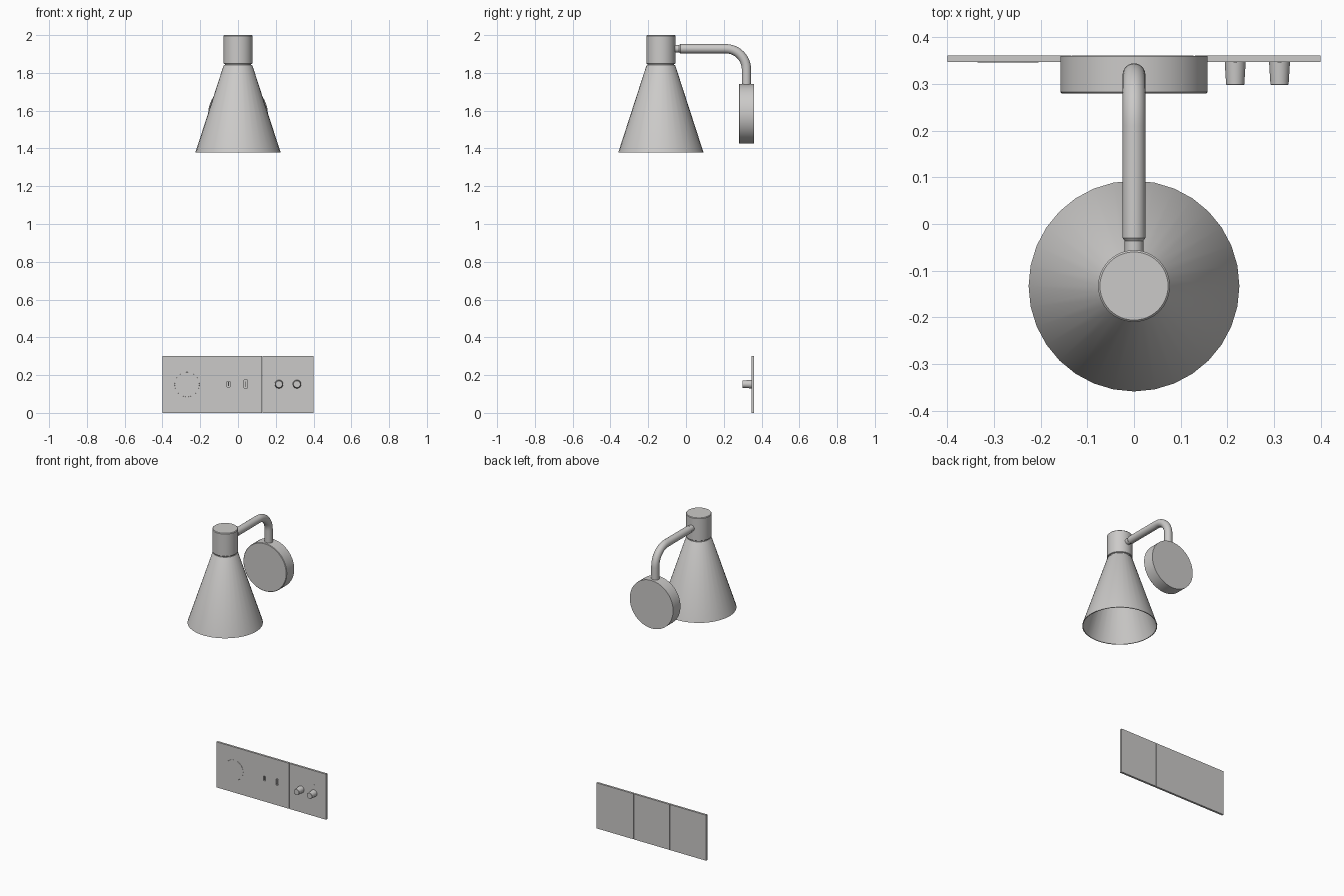
import bpy
import bmesh
import math
from mathutils import Matrix, Vector

old = bpy.data.objects.get("Cube")
if old:
    bpy.data.objects.remove(old, do_unlink=True)

grey = bpy.data.materials.new("warm grey")
grey.use_nodes = True
grey.diffuse_color = (0.6, 0.59, 0.58, 1)
grey.node_tree.nodes["Principled BSDF"].inputs["Base Color"].default_value = grey.diffuse_color


def add_object(name, bm, smooth=True):
    mesh = bpy.data.meshes.new(name)
    bmesh.ops.recalc_face_normals(bm, faces=bm.faces)
    bm.to_mesh(mesh)
    bm.free()
    mesh.materials.append(grey)
    obj = bpy.data.objects.new(name, mesh)
    bpy.context.collection.objects.link(obj)
    if smooth:
        bpy.ops.object.select_all(action="DESELECT")
        obj.select_set(True)
        bpy.context.view_layer.objects.active = obj
        bpy.ops.object.shade_smooth_by_angle(angle=math.radians(35))
    return obj


def lathe(name, profile, origin, axis="Z", sides=48):
    """Spin (radius, height) points; axis Y makes the height run along +y."""
    bm = bmesh.new()
    verts = [bm.verts.new((r, 0, h)) for r, h in profile]
    edges = [bm.edges.new(pair) for pair in zip(verts, verts[1:])]
    bmesh.ops.spin(bm, geom=verts + edges, cent=(0, 0, 0), axis=(0, 0, 1),
                   angle=math.tau, steps=sides, use_merge=True)
    bmesh.ops.remove_doubles(bm, verts=bm.verts, dist=1e-5)
    turn = Matrix.Rotation(-math.pi / 2, 4, "X") if axis == "Y" else Matrix()
    bm.transform(Matrix.Translation(origin) @ turn)
    return add_object(name, bm)


def box(name, low, high):
    low, high = Vector(low), Vector(high)
    bm = bmesh.new()
    bmesh.ops.create_cube(bm, size=1)
    bm.transform(Matrix.Translation((low + high) / 2) @ Matrix.Diagonal((*(high - low), 1)))
    return add_object(name, bm, smooth=False)


def cut(target, cutter):
    mod = target.modifiers.new("cut", "BOOLEAN")
    mod.operation = "DIFFERENCE"
    mod.solver = "EXACT"
    mod.object = cutter
    cutter.hide_render = True
    cutter.hide_viewport = True
    cutter.display_type = "WIRE"


# Lamp head: socket cap, recessed neck and open conical shade
LAMP_Y = -0.133
lathe("socket_cap", [(0, 1.848), (0.075, 1.848), (0.077, 1.85), (0.077, 1.996),
                     (0.073, 2.0), (0, 2.0)], (0, LAMP_Y, 0))
lathe("neck", [(0, 1.82), (0.07, 1.82), (0.07, 1.85), (0, 1.85)], (0, LAMP_Y, 0))
lathe("shade", [(0.221, 1.378), (0.226, 1.378), (0.077, 1.837), (0.073, 1.841),
                (0, 1.841), (0, 1.835), (0.072, 1.835), (0.221, 1.378)],
      (0, LAMP_Y, 0), sides=32)

# Arm: straight tube bending down into the wall mount
ARM_Z, ARM_END, BEND, RADIUS = 1.928, 0.32, 0.11, 0.0245
path = [Vector((0, -0.03, ARM_Z))]
for i in range(13):
    a = i / 12 * math.pi / 2
    path.append(Vector((0, ARM_END - BEND + BEND * math.sin(a),
                        ARM_Z - BEND + BEND * math.cos(a))))
path.append(Vector((0, ARM_END, 1.73)))
bm = bmesh.new()
rings = []
for i, p in enumerate(path):
    along = (path[min(i + 1, len(path) - 1)] - path[max(i - 1, 0)]).normalized()
    side = Vector((1, 0, 0))
    up = along.cross(side)
    angles = [math.tau * k / 24 for k in range(24)]
    rings.append([bm.verts.new(p + RADIUS * (side * math.cos(t) + up * math.sin(t)))
                  for t in angles])
for a, b in zip(rings, rings[1:]):
    for k in range(24):
        n = (k + 1) % 24
        bm.faces.new((a[k], a[n], b[n], b[k]))
bm.faces.new(rings[0])
bm.faces.new(rings[-1])
add_object("arm", bm)
lathe("arm_joint", [(0, -0.062), (0.02, -0.062), (0.02, -0.036), (0.0245, -0.03), (0, -0.03)],
      (0, 0, ARM_Z), "Y", 24)

# Round wall mount
lathe("wall_mount", [(0, 0.28), (0.155, 0.28), (0.158, 0.283), (0.158, 0.36), (0, 0.36)],
      (0, 0, 1.583), "Y", 64)

# Control plate in three panels
FRONT, BACK = 0.347, 0.361
charger_panel = box("charger_panel", (-0.4, FRONT, 0), (-0.135, BACK, 0.3))
port_panel = box("port_panel", (-0.134, FRONT, 0), (0.128, BACK, 0.3))
knob_panel = box("knob_panel", (0.131, FRONT, 0), (0.4, BACK, 0.3))

# Flush round charging pad
lathe("charging_pad", [(0, -0.0008), (0.065, -0.0008), (0.066, 0.001), (0, 0.001)],
      (-0.27, FRONT, 0.15), "Y", 48)

# Two recessed ports with contact tongues
for name, x, w, h in (("small_port", -0.05, 0.007, 0.015), ("large_port", 0.041, 0.008, 0.021)):
    cut(port_panel, box(name + "_cutter", (x - w, FRONT - 0.01, 0.152 - h),
                        (x + w, FRONT + 0.01, 0.152 + h)))
    box(name + "_tongue", (x - w * 0.3, FRONT + 0.001, 0.152 - h * 0.7),
        (x + w * 0.3, FRONT + 0.011, 0.152 + h * 0.7))

# Tapered knobs with an indicator dot above each
for side, x in (("right", 0.217), ("left", 0.312)):
    lathe(side + "_knob", [(0, -0.049), (0.018, -0.049), (0.0195, -0.0475),
                           (0.0225, 0.001), (0, 0.001)], (x, FRONT, 0.152), "Y", 32)
    lathe(side + "_indicator", [(0, -0.001), (0.004, -0.001), (0.004, 0.001), (0, 0.001)],
          (x, FRONT, 0.204), "Y", 16)
